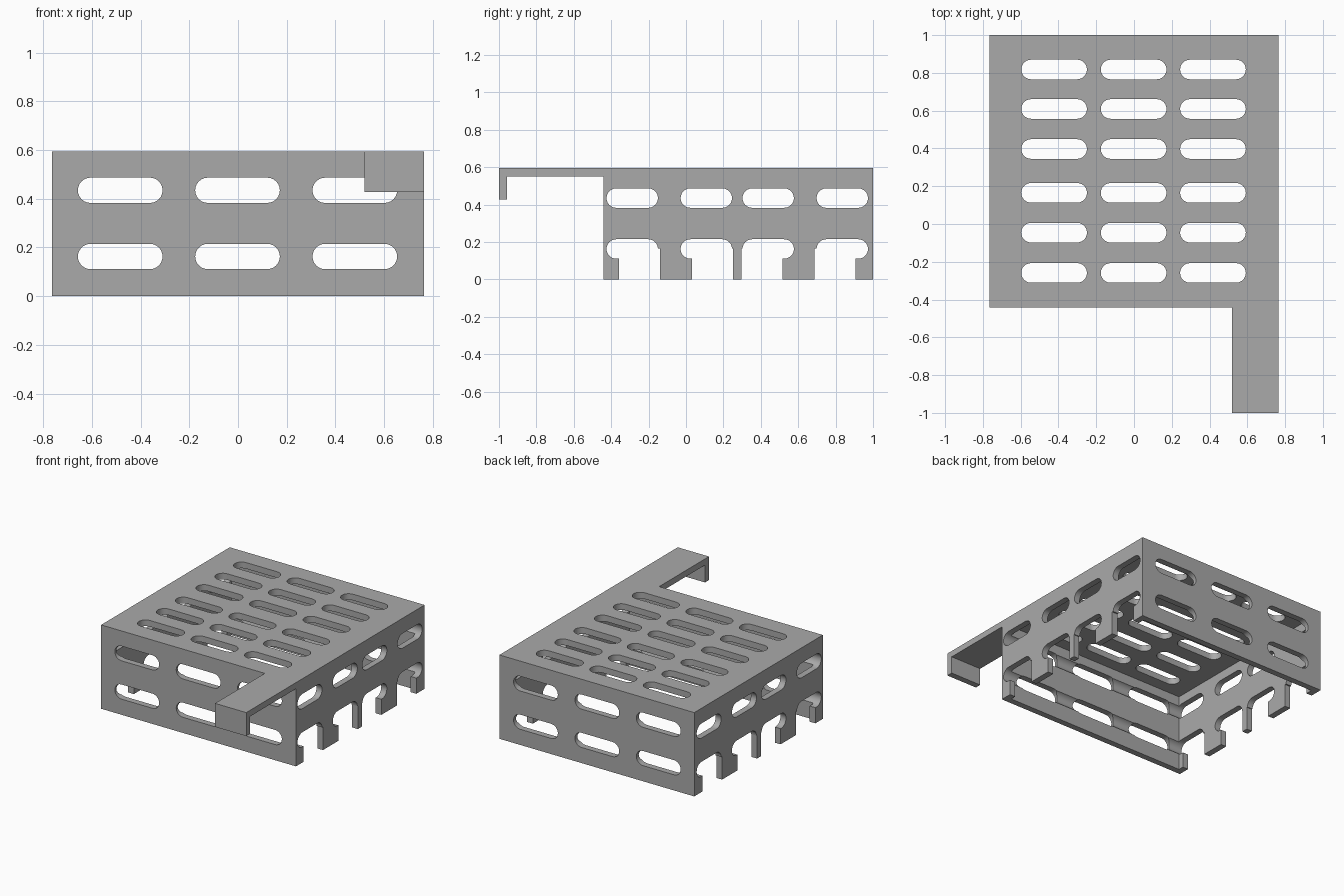
import bpy, bmesh
from math import sin, cos, pi, radians

old = bpy.data.objects.get("Cube")
if old:
    bpy.data.objects.remove(old, do_unlink=True)

# Main dimensions
HALF_W, FRONT, BACK, TOP, WALL = 0.765, -0.442, 1.0, 0.595, 0.044
SLOT_R = 0.052

grey = bpy.data.materials.new("plain grey")
grey.use_nodes = True
grey.diffuse_color = (0.4, 0.4, 0.4, 1)
grey.node_tree.nodes["Principled BSDF"].inputs["Base Color"].default_value = (0.4, 0.4, 0.4, 1)


def rect(u0, u1, v0, v1):
    return [(u0, v0), (u1, v0), (u1, v1), (u0, v1)]


def slot(u0, u1, v, r=SLOT_R, n=12):
    """Outline of a slot with round ends."""
    right = [(u1 - r + r * cos(a), v + r * sin(a)) for a in (pi * i / n - pi / 2 for i in range(n + 1))]
    left = [(u0 + r - r * cos(a), v - r * sin(a)) for a in (pi * i / n - pi / 2 for i in range(n + 1))]
    return right + left


def prisms(name, outlines, axis, start, end):
    """One object holding each outline extruded along the axis."""
    place = {"X": lambda u, v, w: (w, u, v),
             "Y": lambda u, v, w: (u, w, v),
             "Z": lambda u, v, w: (u, v, w)}[axis]
    bm = bmesh.new()
    for outline in outlines:
        a = [bm.verts.new(place(u, v, start)) for u, v in outline]
        b = [bm.verts.new(place(u, v, end)) for u, v in outline]
        bm.faces.new(a)
        bm.faces.new(b)
        for i in range(len(a)):
            j = (i + 1) % len(a)
            bm.faces.new((a[i], a[j], b[j], b[i]))
    bmesh.ops.recalc_face_normals(bm, faces=bm.faces)
    mesh = bpy.data.meshes.new(name)
    bm.to_mesh(mesh)
    bm.free()
    mesh.materials.append(grey)
    obj = bpy.data.objects.new(name, mesh)
    bpy.context.collection.objects.link(obj)
    return obj


def select(obj):
    bpy.ops.object.select_all(action='DESELECT')
    obj.select_set(True)
    bpy.context.view_layer.objects.active = obj


def cut(body, cutter):
    cutter.hide_render = True
    mod = body.modifiers.new("cut", 'BOOLEAN')
    mod.operation = 'DIFFERENCE'
    mod.solver = 'EXACT'
    mod.object = cutter
    select(body)
    bpy.ops.object.modifier_apply(modifier=mod.name)
    bpy.data.objects.remove(cutter, do_unlink=True)


# Box cover, open underneath
cover = prisms("slotted_cover", [rect(-HALF_W, HALF_W, FRONT, BACK)], "Z", 0, TOP)
inside = rect(-HALF_W + WALL, HALF_W - WALL, FRONT + WALL, BACK - WALL)
cut(cover, prisms("hollow", [inside], "Z", -0.2, TOP - WALL))

# Slots through the front and back walls
rows = (0.163, 0.435)
cut(cover, prisms("front_back_slots",
                  [slot(x - 0.174, x + 0.174, z) for x in (-0.484, -0.002, 0.48) for z in rows],
                  "Y", -0.7, 1.2))

# Slots through the top
cut(cover, prisms("top_slots",
                  [slot(x - 0.174, x + 0.174, y) for x in (-0.423, -0.002, 0.418)
                   for y in (-0.259, -0.046, 0.165, 0.397, 0.609, 0.818)],
                  "Z", 0.5, 0.7))

# Slots through both sides, the lower ones opened downwards by notches
cut(cover, prisms("side_slots",
                  [slot(y, y + 0.275, z) for y in (-0.425, -0.029, 0.302, 0.698) for z in rows],
                  "X", -1, 1))
cut(cover, prisms("side_notches",
                  [rect(y, y + 0.219, -0.1, 0.165) for y in (-0.358, 0.032, 0.296, 0.688)],
                  "X", -1, 1))

# Arm reaching forward with a hook turned down at its tip
arm_profile = [(FRONT, TOP), (-1, TOP), (-1, 0.428), (-1 + WALL, 0.428),
               (-1 + WALL, TOP - WALL), (FRONT, TOP - WALL)]
arm = prisms("hooked_arm", [arm_profile], "X", 0.52, HALF_W)

for part in (cover, arm):
    select(part)
    bpy.ops.object.shade_smooth_by_angle(angle=radians(30))
